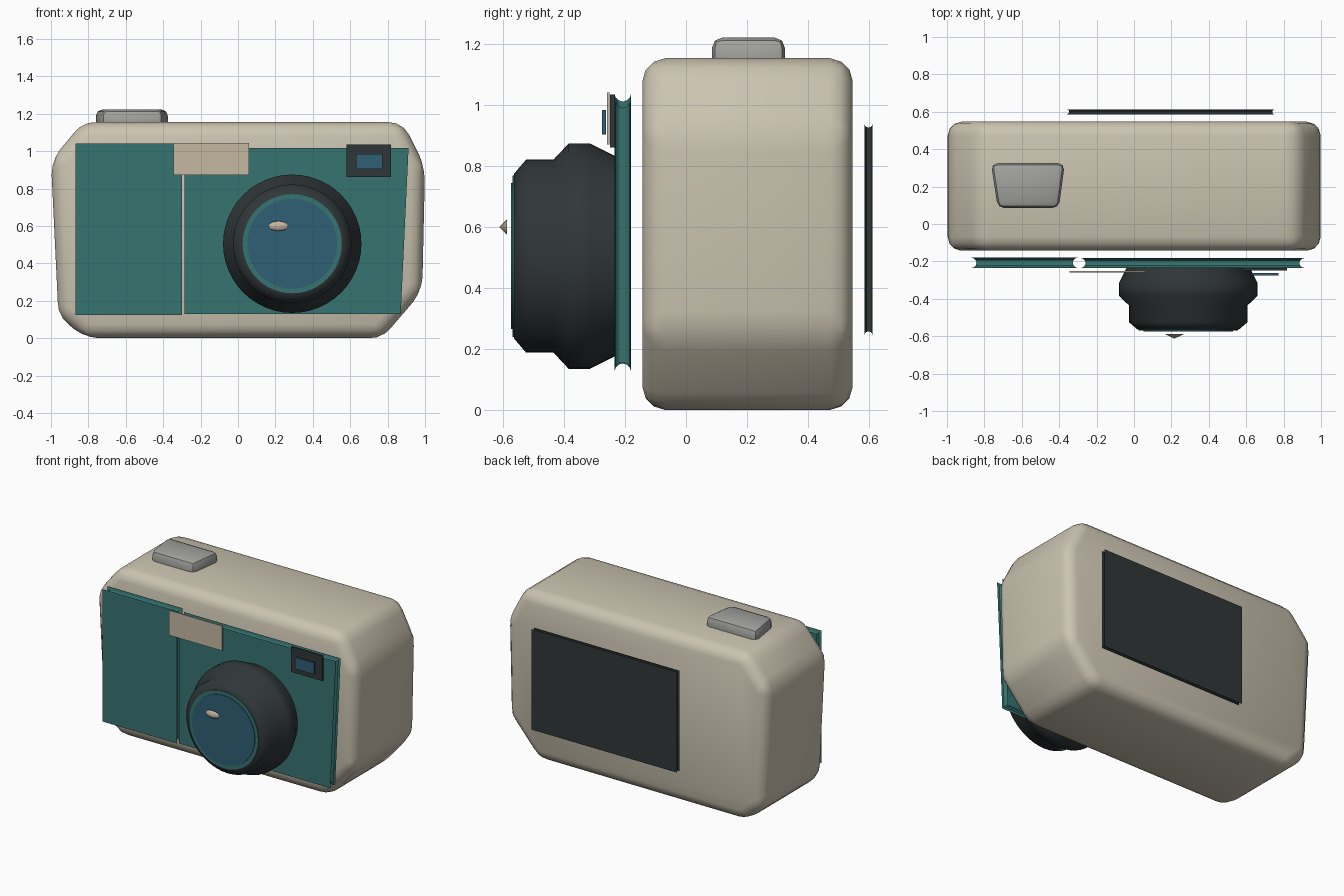
import bpy, bmesh, math
from mathutils import Vector

old = bpy.data.objects.get("Cube")
if old:
    bpy.data.objects.remove(old, do_unlink=True)


def material(name, r, g, b):
    m = bpy.data.materials.new(name)
    m.use_nodes = True
    m.diffuse_color = (r, g, b, 1)
    bsdf = m.node_tree.nodes["Principled BSDF"]
    bsdf.inputs["Base Color"].default_value = (r, g, b, 1)
    bsdf.inputs["Roughness"].default_value = 0.6
    return m


CREAM = material("cream", 0.60, 0.55, 0.44)
TAN = material("tan", 0.56, 0.48, 0.36)
TEAL = material("teal", 0.037, 0.175, 0.165)
DARK = material("charcoal", 0.03, 0.038, 0.04)
BLUE = material("glass blue", 0.028, 0.115, 0.175)
GREY = material("button grey", 0.36, 0.36, 0.345)


def inset(pts, d):
    """Move every edge of a counter-clockwise convex outline inward by d."""
    out = []
    for i, p in enumerate(pts):
        a = (p - pts[i - 1]).normalized()
        b = (pts[(i + 1) % len(pts)] - p).normalized()
        na, nb = Vector((-a.y, a.x)), Vector((-b.y, b.x))
        out.append(p + (na + nb) * d / (1 + na.dot(nb)))
    return out


def loft(name, outline, rings, mat, upright=False, bevel=0, segments=3, angle=30):
    """Solid from an outline repeated at (depth, inset) rings."""
    pts = [Vector(p) for p in outline]
    bm = bmesh.new()
    loops = []
    for depth, d in rings:
        loops.append([bm.verts.new((p.x, p.y, depth) if upright else (p.x, depth, p.y))
                      for p in inset(pts, d)])
    n = len(pts)
    for lo, hi in zip(loops, loops[1:]):
        for i in range(n):
            j = (i + 1) % n
            bm.faces.new((lo[i], lo[j], hi[j], hi[i]))
    bm.faces.new(loops[0])
    bm.faces.new(loops[-1])
    bmesh.ops.recalc_face_normals(bm, faces=bm.faces)
    mesh = bpy.data.meshes.new(name)
    bm.to_mesh(mesh)
    bm.free()
    ob = bpy.data.objects.new(name, mesh)
    bpy.context.collection.objects.link(ob)
    return finish(ob, mat, bevel, segments, angle)


def finish(ob, mat, bevel=0, segments=3, angle=30):
    ob.data.materials.append(mat)
    bpy.ops.object.select_all(action="DESELECT")
    ob.select_set(True)
    bpy.context.view_layer.objects.active = ob
    if bevel:
        mod = ob.modifiers.new("rounded edges", "BEVEL")
        mod.width, mod.segments, mod.limit_method = bevel, segments, "NONE"
        bpy.ops.object.modifier_apply(modifier=mod.name)
    bpy.ops.object.shade_smooth_by_angle(angle=math.radians(angle))
    return ob


def rect(x0, x1, z0, z1):
    return [(x0, z0), (x1, z0), (x1, z1), (x0, z1)]


def disc(r, n=48, x=0.29, z=0.505):
    return [(x + r * math.cos(math.tau * i / n), z + r * math.sin(math.tau * i / n))
            for i in range(n)]


def hollow(y0, y1, steps=6):
    """Rings giving a plate a concave, half-round groove along its rim."""
    r, mid = (y1 - y0) / 2, (y0 + y1) / 2
    return [(mid - r * math.cos(math.pi * i / steps), r * math.sin(math.pi * i / steps))
            for i in range(steps + 1)]


# Body: uneven eight-sided block with rounded edges
body_outline = [(-0.82, 0), (0.77, 0), (0.985, 0.25), (1.0, 0.92),
                (0.88, 1.155), (-0.83, 1.155), (-1.0, 0.95), (-0.96, 0.12)]
loft("body", body_outline, [(-0.143, 0), (0.547, 0)], CREAM, bevel=0.075, angle=35)

# Front panels and rear screen, with grooved rims
loft("front_panel_right", rect(-0.87, -0.30, 0.125, 1.04), hollow(-0.235, -0.18), TEAL)
loft("front_panel_left", [(-0.285, 0.13), (0.87, 0.13), (0.912, 1.018), (-0.285, 1.018)],
     hollow(-0.235, -0.182), TEAL)
loft("rear_screen", rect(-0.36, 0.752, 0.245, 0.94), hollow(0.586, 0.612), DARK)

# Name plate and viewfinder
loft("front_plate", rect(-0.345, 0.06, 0.872, 1.043), [(-0.26, 0), (-0.251, 0)], TAN)
loft("viewfinder_frame", rect(0.58, 0.818, 0.862, 1.035), [(-0.249, 0), (-0.234, 0)], DARK)
loft("viewfinder_glass", rect(0.63, 0.772, 0.905, 0.985), [(-0.275, 0), (-0.263, 0)], BLUE)

# Lens barrel, ring and glass
barrel = [(-0.2, 0.04), (-0.235, 0.04), (-0.315, 0), (-0.385, 0),
          (-0.435, 0.053), (-0.525, 0.053), (-0.565, 0.1)]
loft("lens_barrel", disc(0.37), barrel, DARK, angle=60)
loft("lens_ring", disc(0.265), [(-0.57, 0), (-0.564, 0)], TEAL)
loft("lens_glass", disc(0.24), [(-0.574, 0), (-0.568, 0)], BLUE)

# Oval glint in front of the glass
bpy.ops.mesh.primitive_cone_add(vertices=16, radius1=1, radius2=0, depth=1,
                                location=(0.216, -0.6, 0.6),
                                rotation=(math.pi / 2, 0, 0))
glint = bpy.context.object
glint.name = "lens_glint"
glint.scale = (0.053, 0.026, 0.026)
finish(glint, TAN, angle=60)

# Shutter button: tapered pad on the top
loft("shutter_button", [(-0.728, 0.085), (-0.402, 0.085), (-0.37, 0.325), (-0.765, 0.325)],
     [(1.1, 0), (1.223, 0)], GREY, upright=True, bevel=0.035, segments=2)
